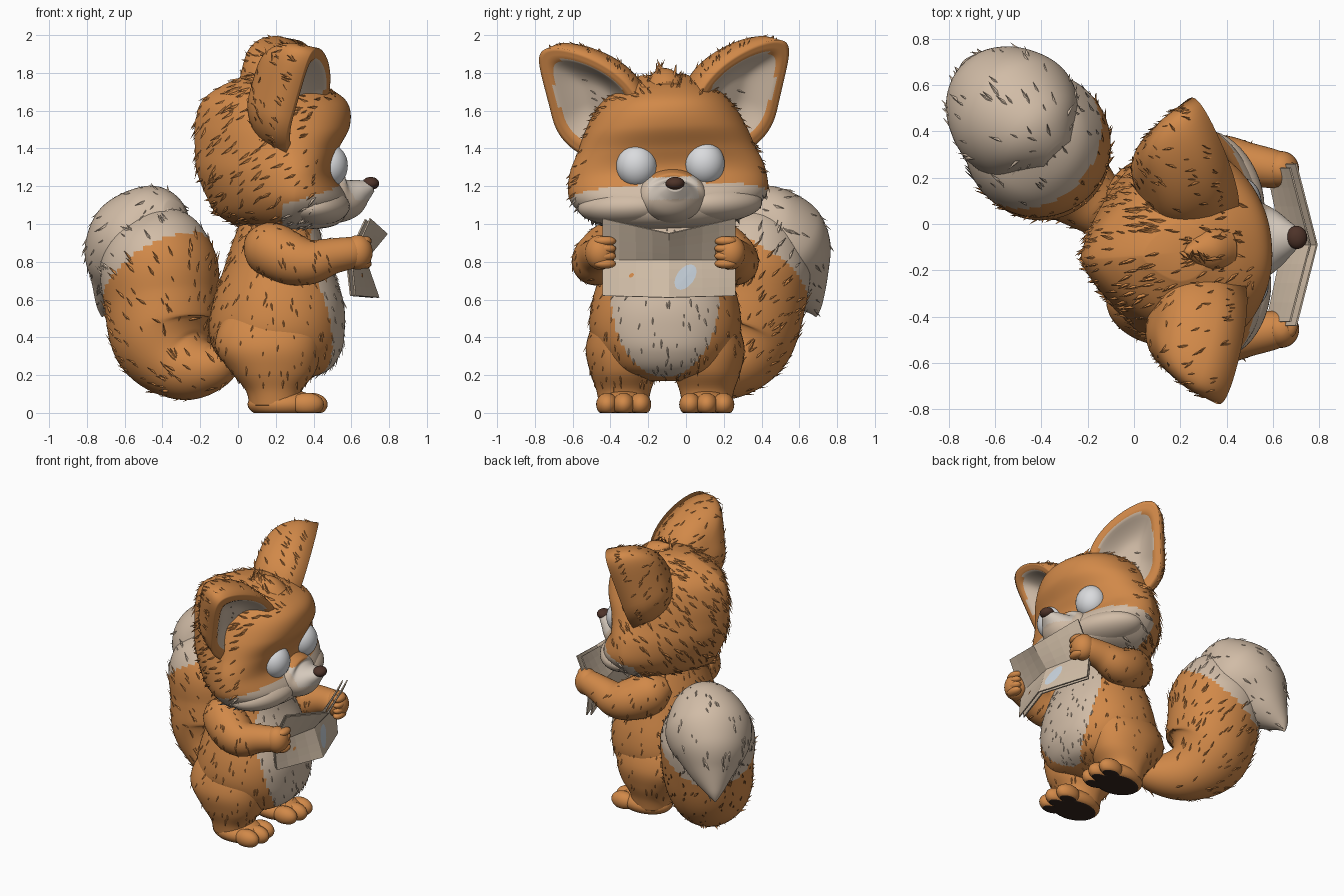
import bpy, bmesh, math, random
from mathutils import Vector, Matrix

if "Cube" in bpy.data.objects:
    bpy.data.objects.remove(bpy.data.objects["Cube"])

random.seed(4)


def colour(name, r, g, b):
    m = bpy.data.materials.new(name)
    m.diffuse_color = (r, g, b, 1)
    m.use_nodes = True
    m.node_tree.nodes["Principled BSDF"].inputs["Base Color"].default_value = m.diffuse_color
    return m


ORANGE = colour("orange_fur", .64, .25, .066)
CREAM = colour("cream_fur", .64, .505, .385)
WHITE = colour("snout_white", .66, .58, .50)
EYE = colour("eye_white", .70, .71, .73)
NOSE = colour("nose_brown", .075, .033, .022)
SOLE = colour("sole_brown", .035, .019, .013)
PAPER = colour("paper", .64, .515, .39)
BLUE = colour("pale_blue", .58, .65, .72)

WORLD = Matrix()
BODY = Matrix.Translation((0, -.11, 0))
HEAD = (Matrix.Translation((.2, -.105, 1.3)) @ Matrix.Rotation(math.radians(5), 4, 'Z')
        @ Matrix.Rotation(math.radians(2), 4, 'X') @ Matrix.Translation((-.2, 0, -1.3)))


def add_fur(bm, count, length, flow, keep):
    """Scatter small pointed tufts that lie along the flow direction."""
    faces = [f for f in bm.faces if keep(f.calc_center_median(), f.normal)]
    picks = random.choices(faces, [f.calc_area() for f in faces], k=count)
    spots = [(f.calc_center_median(), f.normal.copy(), f.material_index) for f in picks]
    for p, n, mi in spots:
        d = Vector(flow) + Vector([random.uniform(-.25, .25) for _ in range(3)])
        t = d - n * d.dot(n)
        if t.length < .05:
            continue
        t.normalize()
        s = n.cross(t)
        p = p + s * random.uniform(-.012, .012) + t * random.uniform(-.012, .012)
        ln = length * random.uniform(.6, 1.3)
        w = ln * .17
        a, b, c, tip = [bm.verts.new(q) for q in (
            p + s * w - n * .005, p - s * w - n * .005,
            p - t * w * 2 - n * .002, p + t * ln + n * ln * .33)]
        for tri in ((a, tip, c), (c, tip, b), (b, tip, a)):
            bm.faces.new(tri).material_index = mi


def make(name, verts, faces, mats, M=WORLD, rule=None, fur=None, smooth=True):
    bm = bmesh.new()
    vs = [bm.verts.new(v) for v in verts]
    for f in faces:
        bm.faces.new([vs[i] for i in f])
    bmesh.ops.recalc_face_normals(bm, faces=bm.faces)
    for f in bm.faces:
        f.normal_update()
        f.smooth = smooth
        if rule:
            f.material_index = int(rule(f.calc_center_median(), f.normal))
    if fur:
        add_fur(bm, *fur)
    me = bpy.data.meshes.new(name)
    bm.to_mesh(me)
    bm.free()
    for m in mats:
        me.materials.append(m)
    ob = bpy.data.objects.new(name, me)
    bpy.context.collection.objects.link(ob)
    ob.matrix_world = M
    return ob


def skin(rings):
    """Join rings of points into a closed surface."""
    n = len(rings[0])
    verts = [p for r in rings for p in r]
    faces = [(i * n + j, i * n + (j + 1) % n, (i + 1) * n + (j + 1) % n, (i + 1) * n + j)
             for i in range(len(rings) - 1) for j in range(n)]
    for r, base in ((rings[0], 0), (rings[-1], len(verts) - n)):
        verts.append(sum((Vector(p) for p in r), Vector()) / n)
        faces += [(base + j, base + (j + 1) % n, len(verts) - 1) for j in range(n)]
    return verts, faces


def refine(rows, k=6):
    """Smooth spline through the control rows."""
    out = []
    for i in range(len(rows) - 1):
        a, b, c, d = (rows[max(i - 1, 0)], rows[i], rows[i + 1], rows[min(i + 2, len(rows) - 1)])
        for s in range(k):
            t = s / k
            out.append([.5 * (2 * q + (r - p) * t + (2 * p - 5 * q + 4 * r - u) * t * t
                        + (3 * q - p - 3 * r + u) * t ** 3) for p, q, r, u in zip(a, b, c, d)])
    return out + [list(rows[-1])]


def loft(rows, cy=0, e=.9, n=110, back=1, k=9):
    """Stack of ovals; each row is z, centre x, front, back and side radius."""
    rings = []
    for z, cx, rf, rb, ry in refine(rows, k):
        ring = []
        for j in range(n):
            a = 2 * math.pi * j / n
            c, s = math.cos(a), math.sin(a)
            q = e if c > 0 else back
            ring.append((cx + (rf if c > 0 else -rb) * abs(c) ** q,
                         cy + math.copysign(ry * abs(s) ** q, s), z))
        rings.append(ring)
    return skin(rings)


def tube(rows, ref, squash=1, n=72, k=9):
    """Round sweep; each row is x, y, z, radius."""
    pts = refine(rows, k)
    P = [Vector(p[:3]) for p in pts]
    rings = []
    for i, p in enumerate(P):
        t = (P[min(i + 1, len(P) - 1)] - P[max(i - 1, 0)]).normalized()
        s = Vector(ref)
        s = (s - t * s.dot(t)).normalized()
        u, r = t.cross(s), max(pts[i][3], .003)
        rings.append([p + s * (r * squash * math.cos(2 * math.pi * j / n))
                      + u * (r * math.sin(2 * math.pi * j / n)) for j in range(n)])
    return skin(rings)


def ball(name, c, r, mats, M, rule=None, floor=-9, turn=0, n=32):
    R = Matrix.Rotation(turn, 3, 'Z')
    rings = []
    for i in range(1, n // 2):
        a = math.pi * i / (n // 2)
        ring = []
        for j in range(n):
            b = 2 * math.pi * j / n
            p = Vector(c) + R @ Vector((r[0] * math.sin(a) * math.cos(b),
                                        r[1] * math.sin(a) * math.sin(b), r[2] * math.cos(a)))
            p.z = max(p.z, floor)
            ring.append(p)
        rings.append(ring)
    return make(name, *skin(rings), mats, M, rule)


everywhere = lambda p, n: True

# Torso with cream belly
make("torso", *loft([(.17, .2, .12, .12, .12), (.22, .2, .27, .22, .28), (.32, .2, .345, .32, .36),
                     (.44, .2, .365, .355, .40), (.58, .2, .36, .335, .39), (.75, .2, .31, .28, .34),
                     (.9, .2, .25, .23, .29), (1.03, .22, .2, .2, .25)]),
     [ORANGE, CREAM], BODY,
     lambda p, n: p.x > .25 and (p.y / .285) ** 2 + ((p.z - .62) / .43) ** 2 < 1,
     (420, .036, (0, 0, -1), everywhere))

# Legs, feet, arms and hands on both sides
for s, side in ((-1, "right"), (1, "left")):
    make(side + "_leg", *loft([(.04, .19, .14, .13, .13), (.12, .18, .16, .14, .145),
                               (.22, .17, .24, .21, .18), (.35, .17, .27, .29, .2),
                               (.5, .18, .25, .25, .15), (.6, .19, .1, .1, .07)], s * .22, n=64, k=6),
         [ORANGE], BODY, None, (90, .036, (0, 0, -1), lambda p, n: p.z > .13))
    sole = lambda p, n: n.z < -.9 and p.z < .01
    ball(side + "_foot", (.24, s * .22, .045), (.19, .14, .08), [ORANGE, SOLE], BODY, sole, 0)
    for i in (-1, 0, 1):
        ball(side + "_toe", (.385 - .02 * abs(i), s * .22 + i * .088, .045), (.09, .058, .062),
             [ORANGE, SOLE], BODY, sole, 0, n=24)
    make(side + "_arm", *tube([(.08, s * .2, .92, .06), (.15, s * .27, .88, .14),
                               (.27, s * .345, .82, .14), (.38, s * .375, .80, .12),
                               (.5, s * .365, .83, .095), (.62, s * .345, .85, .08),
                               (.66, s * .34, .85, .05)], (0, 0, 1), n=40, k=6),
         [ORANGE], BODY, None, (80, .036, (.3, 0, -1), lambda p, n: p.x < .5))
    ball(side + "_hand", (.635, s * .345, .85), (.078, .08, .092), [ORANGE], BODY)
    for i in range(4):
        ball(side + "_finger", (.672, s * .32, .79 + .04 * i), (.036, .06, .027),
             [ORANGE], BODY, n=16)

# Head with cream cheeks
make("head", *loft([(.97, .25, .08, .1, .12), (.99, .25, .25, .24, .32), (1.05, .25, .32, .36, .44),
                    (1.15, .26, .31, .43, .525), (1.28, .26, .24, .48, .52), (1.4, .25, .28, .48, .47),
                    (1.52, .24, .35, .47, .42), (1.64, .22, .36, .42, .35), (1.72, .2, .28, .31, .26),
                    (1.79, .19, .12, .15, .12)], 0, .92, 120, 1.4),
     [ORANGE, CREAM], HEAD, lambda p, n: p.x > .2 and p.z < 1.115 + .28 * (p.x - .17),
     (480, .052, (-.7, 0, -.5), lambda p, n: p.x < .38 or p.z > 1.66))
make("crown_tuft", *tube([(.36, 0, 1.68, .11), (.3, 0, 1.75, .09), (.22, 0, 1.82, .01)], (0, 1, 0)),
     [ORANGE], HEAD, None, (40, .06, (-.3, 0, 1), everywhere))

# Snout, nose and mouth
make("snout", *tube([(.42, 0, 1.15, .2), (.52, 0, 1.14, .185), (.59, 0, 1.14, .145),
                     (.66, 0, 1.175, .085), (.71, 0, 1.2, .04)], (0, 0, 1), .76),
     [WHITE, ORANGE, CREAM], HEAD,
     lambda p, n: 1 if p.z > 1.25 else 0 if abs(p.y) < .13 and p.z > 1.13 else 2)
ball("nose", (.705, 0, 1.215), (.045, .05, .034), [NOSE], HEAD)
ball("mouth", (.635, 0, 1.095), (.026, .03, .024), [NOSE], HEAD, n=20)


def ear(name, s):
    """Cupped ear: domed back, flat rim and hollow cream front."""
    A = Vector((.15, .38 * s, .88)).normalized()
    N = Vector((1, .6 * s, 0))
    N = (N - A * N.dot(A)).normalized()
    W, C = A.cross(N), Vector((.345, .39 * s, 1.645))
    steps, rings = [i / 16 for i in range(1, 17)], []
    order = [(r, 1) for r in steps] + [(r, 0) for r in reversed(steps[:-1])]
    for r, front in order:
        if front:
            d = .095 * math.sin(min(1, max(0, (.8 - r) / .6)) * math.pi / 2)
        else:
            d = .32 * math.sqrt(1 - r ** 3)
        ring = []
        for j in range(80):
            a = 2 * math.pi * j / 80
            c = math.cos(a)
            u = .25 * math.sin(a) * (1 - .28 * c) + .115 * s * c * abs(c)
            ring.append(C + A * (.37 * c * r) + W * (u * r) - N * d)
        rings.append(ring)

    def inside(p, n):
        v = (p - C).dot(A) / .37
        u = (p - C).dot(W) - .13 * s * v * abs(v)
        return n.dot(N) > .05 and v * v + (u / (.25 * (1 - .28 * v))) ** 2 < .6
    make(name, *skin(rings), [ORANGE, CREAM], HEAD, inside,
         (140, .04, (-.5, .2 * s, .3),
          lambda p, n: n.dot(N) < .3 or abs((p - C).dot(W)) < .05 and abs(p.z - C.z) < .15))


# Eyes, cheeks and ears on both sides
for s, side in ((-1, "right"), (1, "left")):
    ball(side + "_eye", (.467, s * .18, 1.315), (.1, .108, .115), [EYE], HEAD)
    ball(side + "_cheek", (.40, s * .24, 1.1), (.165, .26, .1), [CREAM], HEAD, turn=s * .35, n=40)
    ear(side + "_ear", s)

# Bushy tail curling over to a cream tip
tail_rule = lambda p, n: p.z + .8 * (p.y - p.x) * .707 > 1.19
make("tail", *tube([(-.02, -.02, .34, .07), (-.12, .05, .25, .12), (-.27, .18, .25, .19),
                    (-.38, .28, .38, .28), (-.405, .33, .6, .305), (-.42, .35, .8, .31),
                    (-.43, .38, .97, .23), (-.45, .40, 1.09, .07)], (.707, .707, 0)),
     [ORANGE, CREAM], WORLD, tail_rule, (280, .048, (-.4, .4, .6), everywhere))
make("tail_tip", *tube([(-.33, .30, 1.05, .08), (-.41, .38, 1.01, .22), (-.50, .46, .91, .285),
                        (-.58, .54, .8, .255), (-.64, .61, .68, .16), (-.70, .67, .57, .06),
                        (-.72, .69, .51, .004)], (.707, .707, 0)),
     [ORANGE, CREAM], WORLD, tail_rule, (130, .048, (-.5, .5, -.7), everywhere))


# Folded paper held in both hands
def page(u, v, dx=0):
    spine = ((.745, .61), (.675, .81), (.79, .95))
    outer = ((.62, .62), (.60, .81), (.70, 1.03))
    i, w = (0 if v < .5 else 1), abs(u)
    t = v * 2 - i
    x, z = [(1 - w) * ((1 - t) * spine[i][k] + t * spine[i + 1][k])
            + w * ((1 - t) * outer[i][k] + t * outer[i + 1][k]) for k in (0, 1)]
    return Vector((x + dx, -.09 + .35 * u, z))


for name, dx, wide in (("outer_sheet", 0, 1), ("inner_sheet", -.03, .95)):
    cols, rows = 9, 9
    verts = [page(wide * (2 * i / (cols - 1) - 1), j / (rows - 1), dx)
             for j in range(rows) for i in range(cols)]
    faces = [(j * cols + i, j * cols + i + 1, (j + 1) * cols + i + 1, (j + 1) * cols + i)
             for j in range(rows - 1) for i in range(cols - 1)]
    sheet = make(name, verts, faces, [PAPER], smooth=False)
    mod = sheet.modifiers.new("thickness", 'SOLIDIFY')
    mod.thickness, mod.offset = .008, 0

# Printed marks on the paper
for name, u0, v0, ru, rv, mat in (("blue_mark", .25, .27, .15, .17, BLUE),
                                  ("orange_mark", -.57, .29, .035, .03, ORANGE)):
    ring = [(u0 + ru * math.cos(a) + .5 * ru * math.sin(a), v0 + rv * math.sin(a))
            for a in [2 * math.pi * i / 16 for i in range(16)]]
    verts = [page(u, v, .008) for u, v in ring] + [page(u0, v0, .008)]
    make(name, verts, [(i, (i + 1) % 16, 16) for i in range(16)], [mat], smooth=False)
